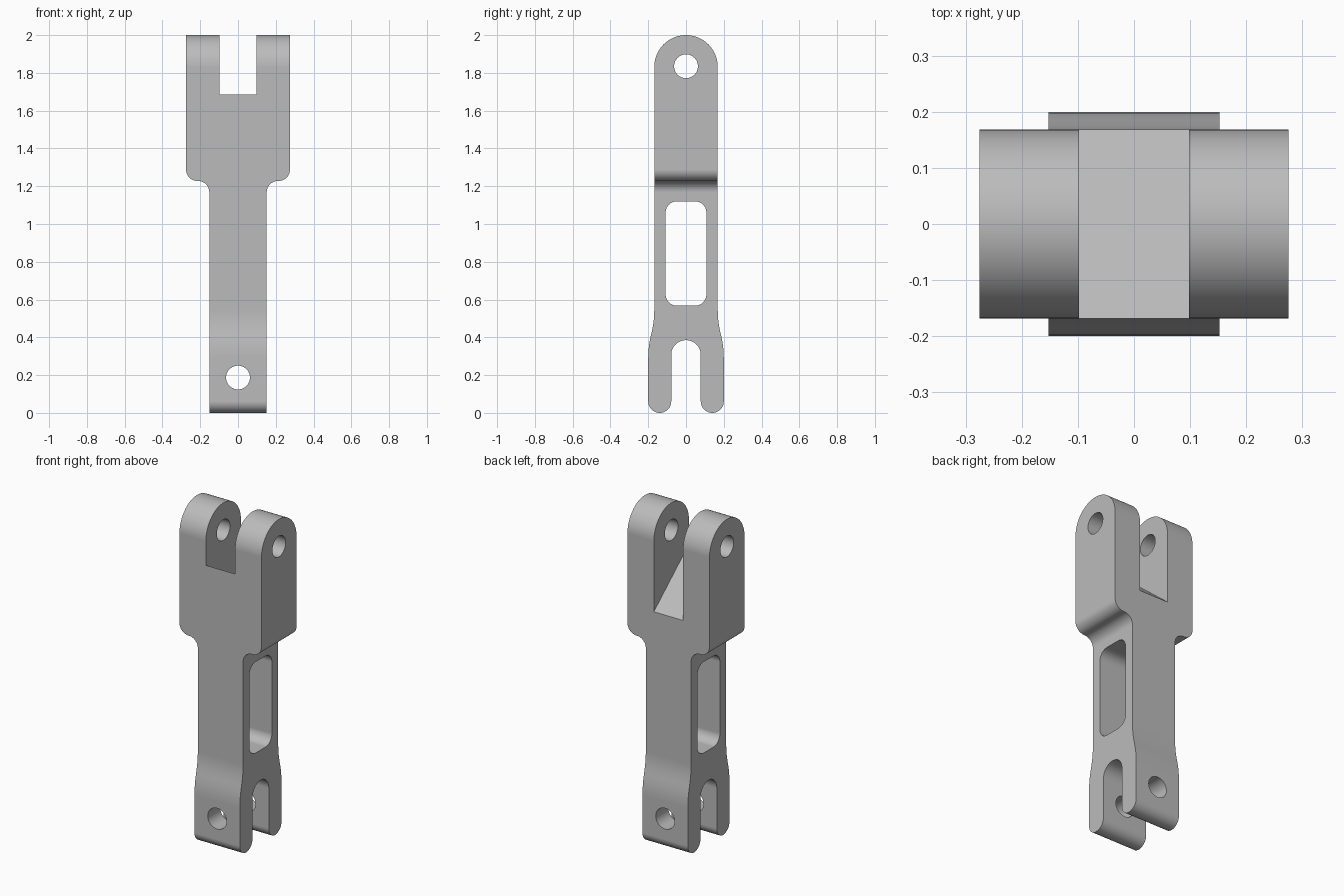
import bpy
import bmesh
import math
from mathutils import Vector

if "Cube" in bpy.data.objects:
    bpy.data.objects.remove(bpy.data.objects["Cube"])

steel = bpy.data.materials.new("plain grey")
steel.use_nodes = True
GREY = (0.5, 0.5, 0.5, 1)
steel.diffuse_color = GREY
steel.node_tree.nodes["Principled BSDF"].inputs["Base Color"].default_value = GREY


def rounded(corners):
    """Turn (u, v, radius) corners into an outline with filleted corners."""
    out = []
    n = len(corners)
    for i, (u, v, r) in enumerate(corners):
        p = Vector((u, v))
        if r == 0:
            out.append(p)
            continue
        a = (Vector(corners[i - 1][:2]) - p).normalized()
        b = (Vector(corners[(i + 1) % n][:2]) - p).normalized()
        half = a.angle(b) / 2
        centre = p + (a + b).normalized() * (r / math.sin(half))
        start = p + a * (r / math.tan(half)) - centre
        end = p + b * (r / math.tan(half)) - centre
        sweep = math.pi - 2 * half
        if start.x * end.y - start.y * end.x < 0:
            sweep = -sweep
        steps = max(4, round(abs(sweep) / math.radians(5)))
        for k in range(steps + 1):
            t = sweep * k / steps
            c, s = math.cos(t), math.sin(t)
            out.append(centre + Vector((start.x * c - start.y * s,
                                        start.x * s + start.y * c)))
    return out


def prism(name, outline, axis, depth):
    """Extrude an outline by +-depth along x (outline is y, z) or y (x, z)."""
    bm = bmesh.new()
    if axis == "x":
        verts = [bm.verts.new((-depth, p.x, p.y)) for p in outline]
        move = (2 * depth, 0, 0)
    else:
        verts = [bm.verts.new((p.x, -depth, p.y)) for p in outline]
        move = (0, 2 * depth, 0)
    face = bm.faces.new(verts)
    ext = bmesh.ops.extrude_face_region(bm, geom=[face], use_keep_orig=True)
    moved = [g for g in ext["geom"] if isinstance(g, bmesh.types.BMVert)]
    bmesh.ops.translate(bm, vec=move, verts=moved)
    bmesh.ops.remove_doubles(bm, verts=bm.verts, dist=0.0005)
    bmesh.ops.recalc_face_normals(bm, faces=bm.faces)
    mesh = bpy.data.meshes.new(name)
    bm.to_mesh(mesh)
    bm.free()
    mesh.materials.append(steel)
    obj = bpy.data.objects.new(name, mesh)
    bpy.context.collection.objects.link(obj)
    return obj


def mirrored(half):
    return rounded(half + [(-u, v, r) for u, v, r in reversed(half)])


def circle(z, radius):
    return rounded([(-radius, z - radius, radius), (radius, z - radius, radius),
                    (radius, z + radius, radius), (-radius, z + radius, radius)])


# Side outline: round top, flared lower fork with rounded feet
link = prism("clevis_link", mirrored([
    (0.168, 2.0, 0.168), (0.168, 0.485, 0.5), (0.2, 0.35, 0.5),
    (0.2, 0, 0.061), (0.078, 0, 0.061), (0.078, 0.385, 0.078)]), "x", 0.4)

# Front outline: wide head stepping down to a narrow shank
front = prism("front_outline", mirrored([
    (0.275, 2.2, 0), (0.275, 1.228, 0.06),
    (0.152, 1.228, 0.06), (0.152, -0.2, 0)]), "y", 0.4)

# Upper fork gap, with a floor that slopes down to the back
slope = (1.403 - 1.685) / 0.336
floor = [(y, 1.544 + slope * y, 0) for y in (-0.4, 0.4)]
gap = prism("fork_gap", rounded(floor + [(0.4, 2.3, 0), (-0.4, 2.3, 0)]), "x", 0.098)

# Shank window and the two pin holes
window = prism("shank_window", mirrored([(0.108, 1.12, 0.06), (0.108, 0.568, 0.06)]),
               "x", 0.5)
top_pin = prism("top_pin_hole", circle(1.835, 0.063), "x", 0.5)
low_pin = prism("lower_pin_hole", circle(0.187, 0.063), "y", 0.5)

bpy.context.view_layer.objects.active = link
link.select_set(True)
for cutter in (front, gap, window, top_pin, low_pin):
    mod = link.modifiers.new(cutter.name, "BOOLEAN")
    mod.operation = "INTERSECT" if cutter is front else "DIFFERENCE"
    mod.solver = "EXACT"
    mod.object = cutter
    bpy.ops.object.modifier_apply(modifier=mod.name)
    bpy.data.objects.remove(cutter)

# Smooth rounds with crisp edges and clean flats
bpy.ops.object.shade_smooth_by_angle(angle=math.radians(30))
flats = link.modifiers.new("clean_flats", "WEIGHTED_NORMAL")
flats.keep_sharp = True
